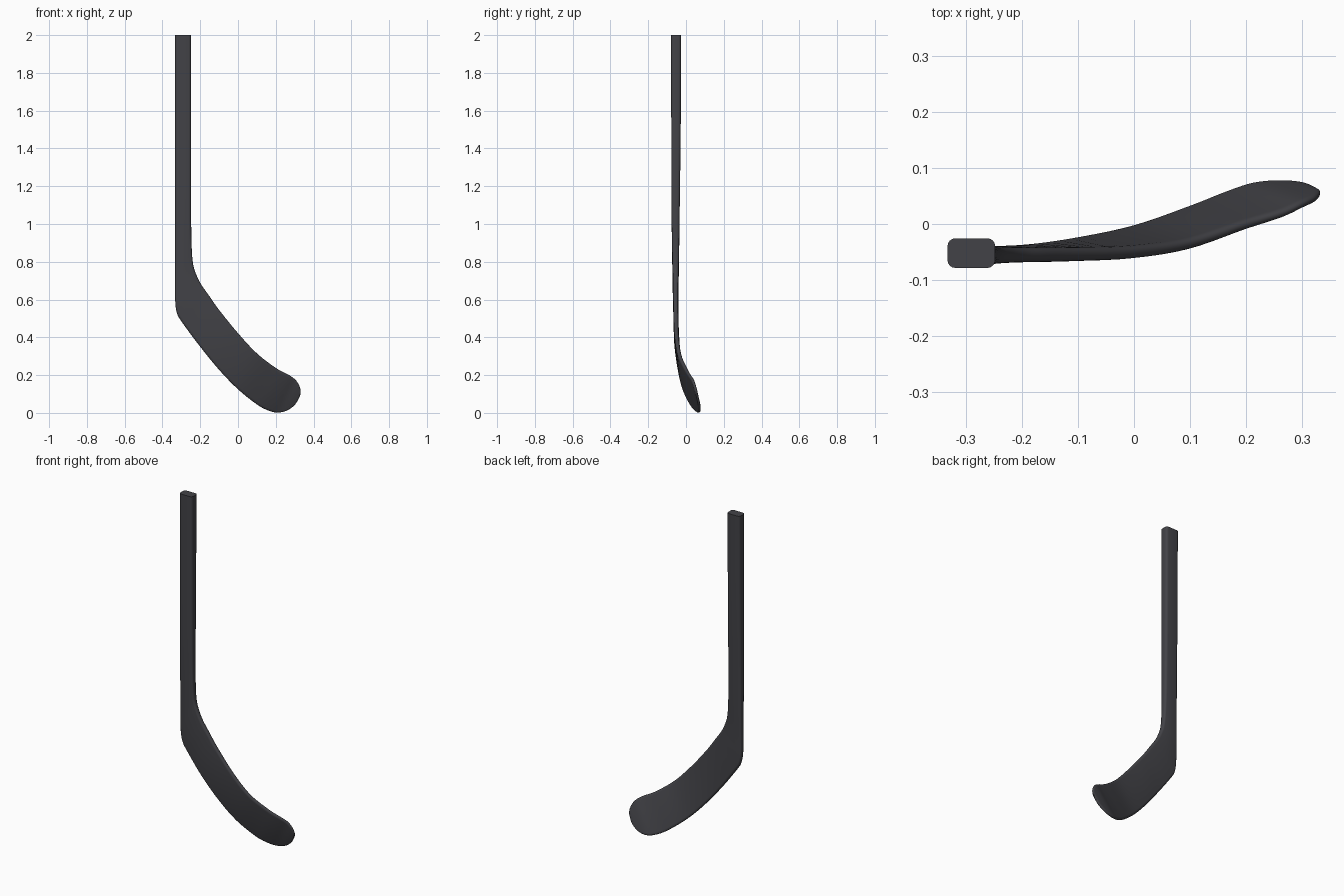
import bpy, bmesh, math
from mathutils import Vector

if "Cube" in bpy.data.objects:
    bpy.data.objects.remove(bpy.data.objects["Cube"])

# Stations along the stick: inner edge x,z,y | outer edge x,z,y | thickness
STATIONS = [
    (-.248, 2.0, -.052, -.333, 2.0, -.052, .053),
    (-.248, 1.5, -.053, -.333, 1.5, -.053, .050),
    (-.248, 1.1, -.055, -.333, 1.1, -.055, .044),
    (-.246, .90, -.055, -.333, .82, -.055, .037),
    (-.238, .79, -.055, -.333, .68, -.055, .032),
    (-.220, .73, -.055, -.332, .585, -.055, .029),
    (-.195, .68, -.055, -.322, .525, -.054, .027),
    (-.160, .63, -.055, -.295, .478, -.053, .026),
    (-.100, .545, -.054, -.20, .350, -.049, .025),
    (.000, .422, -.051, -.10, .228, -.033, .023),
    (.100, .315, -.036, .00, .125, -.010, .021),
    (.200, .238, -.002, .10, .045, .026, .019),
    (.265, .203, .018, .16, .013, .051, .017),
    (.300, .179, .034, .21, .002, .068, .016),
    (.322, .150, .044, .26, .013, .073, .015),
    (.331, .122, .052, .30, .042, .070, .013),
    (.332, .104, .056, .322, .076, .061, .009),
]
STEPS, CORNER = 5, 5


def catmull(a, b, c, d, t):
    return [.5 * (2*q + (r-p)*t + (2*p-5*q+4*r-s)*t*t + (3*q-p-3*r+s)*t**3)
            for p, q, r, s in zip(a, b, c, d)]


def smooth_stations(st):
    out, n = [], len(st)
    for i in range(n - 1):
        quad = [st[max(0, min(n-1, k))] for k in (i-1, i, i+1, i+2)]
        out += [catmull(*quad, j / STEPS) for j in range(STEPS)]
    return out + [st[-1]]


def ring(p, q, normal, thick):
    """Rounded rectangle spanning p to q."""
    u, mid = (q - p).normalized(), (p + q) / 2
    w, h = (q - p).length / 2, thick / 2
    ru, rn = min(.014, w * .9), min(.014, h * .85)
    pts = []
    for k, (su, sn) in enumerate(((1, 1), (-1, 1), (-1, -1), (1, -1))):
        for j in range(CORNER):
            a = math.pi / 2 * (k + j / (CORNER - 1))
            pts.append(mid + u * (su*(w-ru) + ru*math.cos(a))
                       + normal * (sn*(h-rn) + rn*math.sin(a)))
    return pts


# Shaft and curved blade in one continuous loft
rows = smooth_stations(STATIONS)
inner = [Vector((r[0], r[2], r[1])) for r in rows]
outer = [Vector((r[3], r[5], r[4])) for r in rows]
mids = [(a + b) / 2 for a, b in zip(inner, outer)]
bm = bmesh.new()
loops = []
for i, r in enumerate(rows):
    tangent = mids[min(i+1, len(rows)-1)] - mids[max(i-1, 0)]
    normal = (outer[i] - inner[i]).cross(tangent).normalized()
    loops.append([bm.verts.new(c) for c in ring(inner[i], outer[i], normal, r[6])])
n = len(loops[0])
for a, b in zip(loops, loops[1:]):
    for j in range(n):
        bm.faces.new((a[j], a[(j+1) % n], b[(j+1) % n], b[j]))
bm.faces.new(loops[0])
bm.faces.new(loops[-1])
bmesh.ops.recalc_face_normals(bm, faces=bm.faces)
mesh = bpy.data.meshes.new("hockey_stick")
bm.to_mesh(mesh)
bm.free()
stick = bpy.data.objects.new("hockey_stick", mesh)
bpy.context.collection.objects.link(stick)

# Dark grey finish
mat = bpy.data.materials.new("dark_grey")
mat.diffuse_color = (.055, .055, .063, 1)
mat.use_nodes = True
mat.node_tree.nodes["Principled BSDF"].inputs["Base Color"].default_value = mat.diffuse_color
mesh.materials.append(mat)
bpy.context.view_layer.objects.active = stick
stick.select_set(True)
bpy.ops.object.shade_smooth_by_angle(angle=math.radians(40))
